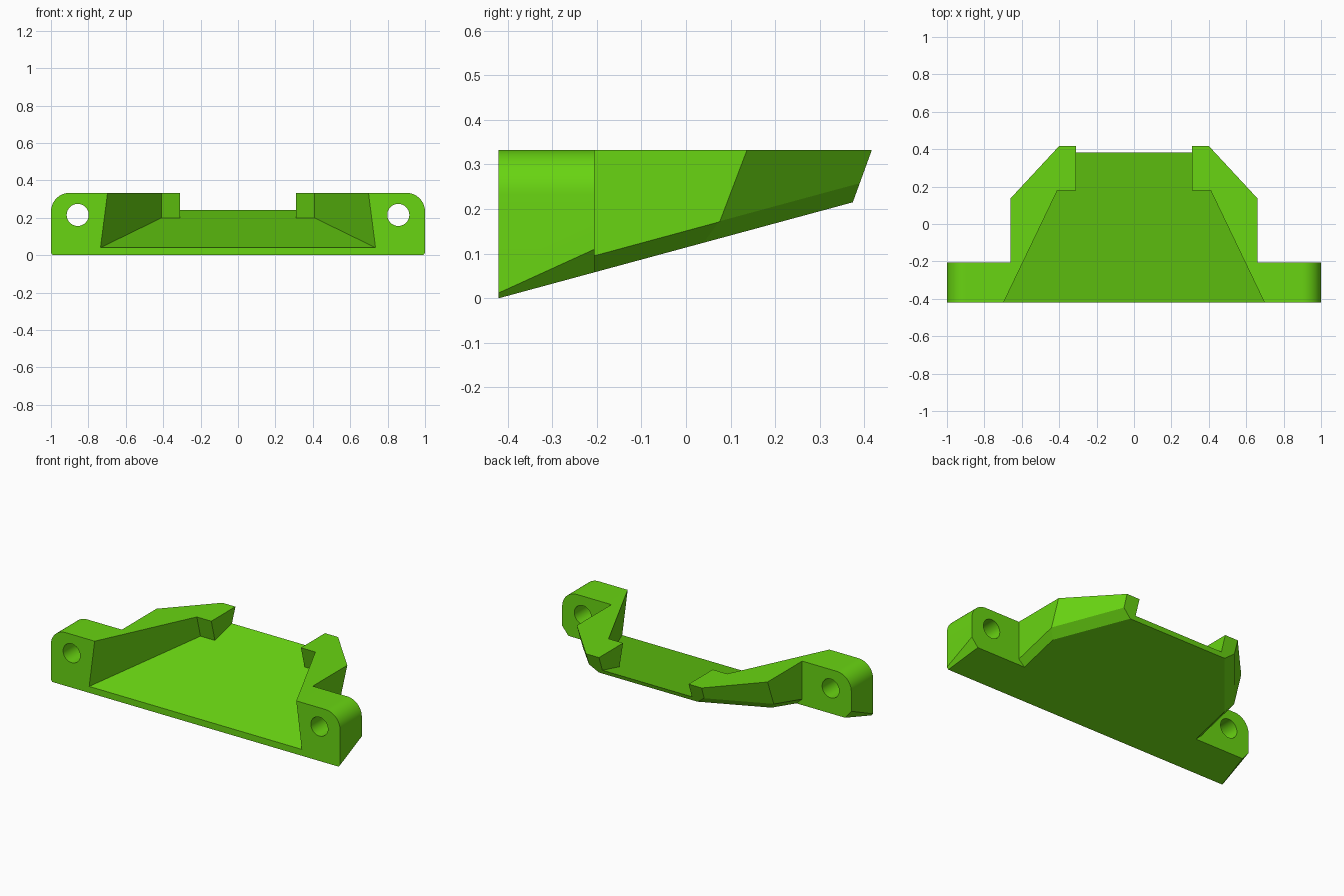
import bpy, bmesh, math
from mathutils import Vector

if "Cube" in bpy.data.objects:
    bpy.data.objects.remove(bpy.data.objects["Cube"])

TOP = 0.333          # height of the flat upper surface
FRONT, TAB_BACK = -0.42, -0.205
UNDERSIDE = ((0, FRONT, 0), (0, 0.271, -1))

green = bpy.data.materials.new("bright green")
green.diffuse_color = (0.14, 0.66, 0.006, 1)
green.use_nodes = True
green.node_tree.nodes["Principled BSDF"].inputs["Base Color"].default_value = green.diffuse_color


def make_object(name, bm):
    bmesh.ops.recalc_face_normals(bm, faces=bm.faces[:])
    mesh = bpy.data.meshes.new(name)
    bm.to_mesh(mesh)
    bm.free()
    mesh.materials.append(green)
    obj = bpy.data.objects.new(name, mesh)
    bpy.context.collection.objects.link(obj)
    return obj


def prism(points, offset):
    """Extrude a planar outline along an offset vector."""
    bm = bmesh.new()
    face = bm.faces.new([bm.verts.new(p) for p in points])
    ext = bmesh.ops.extrude_face_region(bm, geom=[face], use_keep_orig=True)
    moved = [v for v in ext["geom"] if isinstance(v, bmesh.types.BMVert)]
    bmesh.ops.translate(bm, verts=moved, vec=offset)
    return bm


def carve(bm, point, normal):
    """Slice away everything on the normal's side and cap the cut."""
    cut = bmesh.ops.bisect_plane(
        bm, geom=bm.verts[:] + bm.edges[:] + bm.faces[:], dist=1e-6,
        plane_co=point, plane_no=Vector(normal).normalized(), clear_outer=True)
    edges = [e for e in cut["geom_cut"] if isinstance(e, bmesh.types.BMEdge)]
    bmesh.ops.holes_fill(bm, edges=edges, sides=0)


def carve_both(bm, point, normal):
    for s in (1, -1):
        carve(bm, (s * point[0], *point[1:]), (s * normal[0], *normal[1:]))


def combine(target, other, operation):
    mod = target.modifiers.new(operation, 'BOOLEAN')
    mod.operation, mod.object, mod.solver = operation, other, 'EXACT'
    bpy.context.view_layer.objects.active = target
    bpy.ops.object.modifier_apply(modifier=mod.name)
    bpy.data.objects.remove(other)


# Front slab with the two rounded mounting tabs
R = 0.1
arc = [(1 - R + R * math.cos(a), FRONT, TOP - R + R * math.sin(a))
       for a in (math.pi / 2 * i / 12 for i in range(13))]
outline = [(1, FRONT, -0.1)] + arc
outline += [(-x, y, z) for x, y, z in reversed(outline)]
bm = prism(outline, (0, TAB_BACK - FRONT, 0))
carve(bm, *UNDERSIDE)
carve_both(bm, (1, FRONT, 0.012), (1.2, 0.456, -1))      # lower end chamfers
bracket = make_object("bracket", bm)

# Main body: block carved by the sloping underside, back and corners
W = 0.66
bm = prism([(-W, -0.3, -0.1), (W, -0.3, -0.1), (W, 0.6, -0.1), (-W, 0.6, -0.1)],
           (0, 0, TOP + 0.1))
carve(bm, *UNDERSIDE)
carve(bm, (0, 0.374, 0.215), (0, 1, -0.364))             # leaning back
carve_both(bm, (W, 0.137, TOP), (1.077, 1, -0.38))       # diagonal corners
carve_both(bm, (W, FRONT, 0.037), (1, 0.293, -1.08))     # side chamfers
carve_both(bm, (W, 0.073, 0.1706), (1.077, 1.434, -1.98))  # corner chamfers
combine(bracket, make_object("body", bm), 'UNION')

# Tapered tray opening with a narrower rear notch
plan = [(0.802, -0.55), (0.41, 0.215), (0.31, 0.215), (0.31, 0.6)]
plan += [(-x, y) for x, y in reversed(plan)]
floor = [(x, y, 0.04 + 0.25 * (y - FRONT)) for x, y in plan]
bm = prism(floor, (0, -0.27 * 0.5, 0.5))
combine(bracket, make_object("tray_cutter", bm), 'DIFFERENCE')

# Screw holes through the tabs
for s in (1, -1):
    ring = [(s * 0.857 + 0.059 * math.cos(a), -0.6, 0.215 + 0.059 * math.sin(a))
            for a in (math.tau * i / 40 for i in range(40))]
    combine(bracket, make_object("hole_cutter", prism(ring, (0, 0.6, 0))),
            'DIFFERENCE')

# Smooth the round corners and holes, keep the rest crisp
bpy.ops.object.select_all(action='DESELECT')
bracket.select_set(True)
bpy.context.view_layer.objects.active = bracket
bpy.ops.object.shade_smooth_by_angle(angle=math.radians(20))
